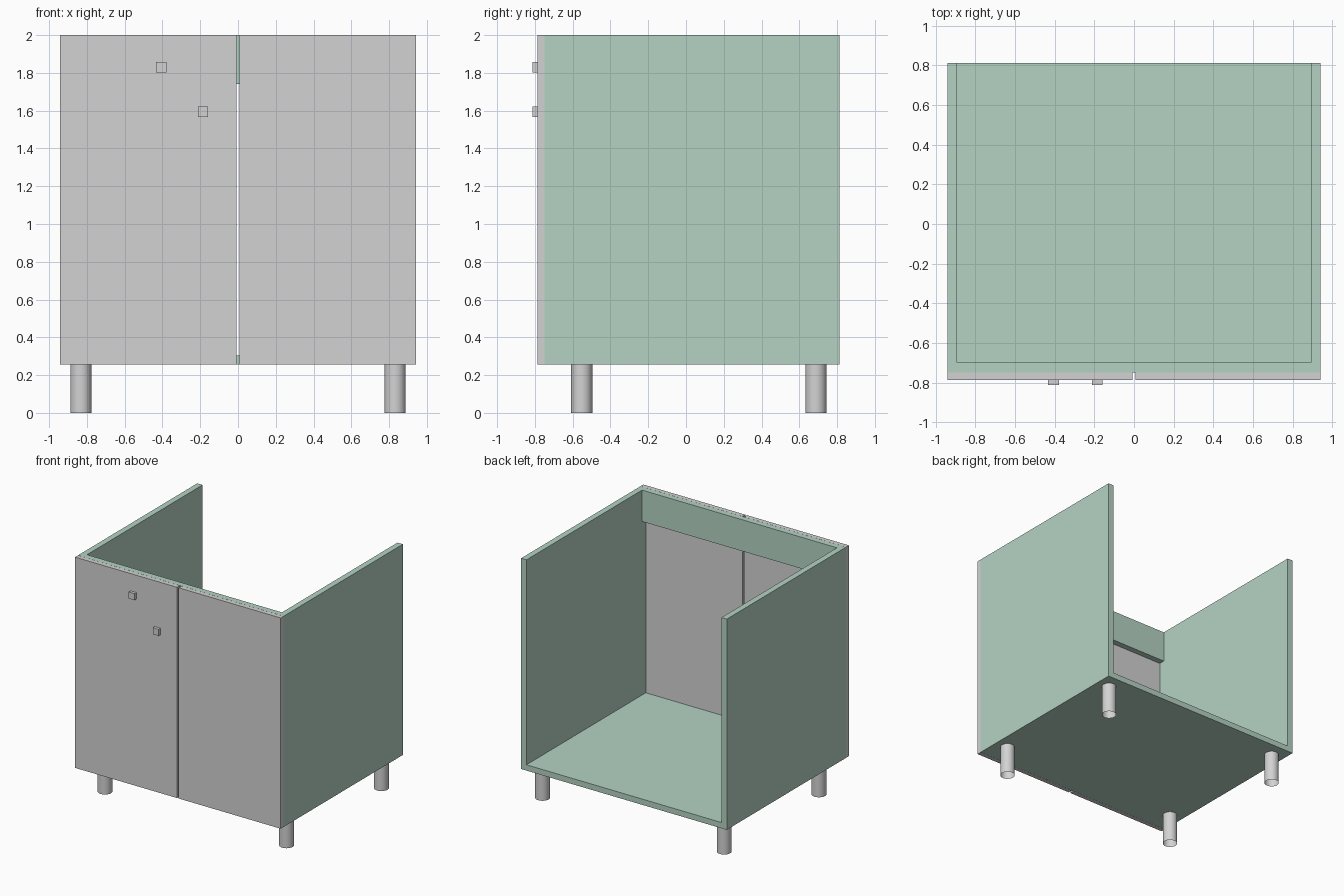
import bpy
import bmesh
import math

cube = bpy.data.objects.get("Cube")
if cube:
    bpy.data.objects.remove(cube, do_unlink=True)


def material(name, rgb):
    mat = bpy.data.materials.new(name)
    mat.use_nodes = True
    color = (*rgb, 1.0)
    mat.diffuse_color = color
    mat.node_tree.nodes["Principled BSDF"].inputs["Base Color"].default_value = color
    return mat


green = material("sage green", (0.46, 0.65, 0.55))
grey = material("light grey", (0.65, 0.65, 0.65))


def add_object(name, bm, mat):
    mesh = bpy.data.meshes.new(name)
    bm.to_mesh(mesh)
    bm.free()
    mesh.materials.append(mat)
    obj = bpy.data.objects.new(name, mesh)
    bpy.context.collection.objects.link(obj)
    return obj


def box(name, xs, ys, zs, mat):
    """Box spanning the given (low, high) ranges."""
    bm = bmesh.new()
    bmesh.ops.create_cube(bm, size=1)
    for v in bm.verts:
        v.co = [sum(r) / 2 + c * (r[1] - r[0]) for c, r in zip(v.co, (xs, ys, zs))]
    return add_object(name, bm, mat)


def leg(name, x, y, radius, height):
    """Smooth round tube, open at both ends."""
    bm = bmesh.new()
    bmesh.ops.create_cone(bm, segments=32, radius1=radius, radius2=radius, depth=height)
    bmesh.ops.delete(bm, geom=[f for f in bm.faces if abs(f.normal.z) > 0.9],
                     context="FACES_ONLY")
    bmesh.ops.translate(bm, verts=bm.verts, vec=(x, y, height / 2))
    for f in bm.faces:
        f.smooth = True
    return add_object(name, bm, grey)


half_w, inner = 0.942, 0.893
front, back = -0.749, 0.812
door_face = -0.787
base, top = 0.255, 2.0

# Carcass: floor and front top rail between the two sides
box("floor_panel", (-inner, inner), (front, back), (base, base + 0.048), green)
box("front_rail", (-inner, inner), (front, -0.70), (1.74, top), green)

# Mirrored sides, doors and legs
for side, s in (("left", 1), ("right", -1)):
    box(side + "_side", sorted((s * inner, s * half_w)), (front, back), (base, top), green)
    box(side + "_door", sorted((s * 0.008, s * half_w)), (door_face, front - 0.001),
        (base, top), grey)
    for end, y in (("front", -0.552), ("back", 0.688)):
        leg(f"{end}_{side}_leg", s * 0.832, y, 0.056, base)

# Square knobs on the right door
k = 0.027
for name, x, z in (("upper_knob", -0.406, 1.83), ("lower_knob", -0.185, 1.594)):
    box(name, (x - k, x + k), (-0.812, door_face), (z - k, z + k), grey)
